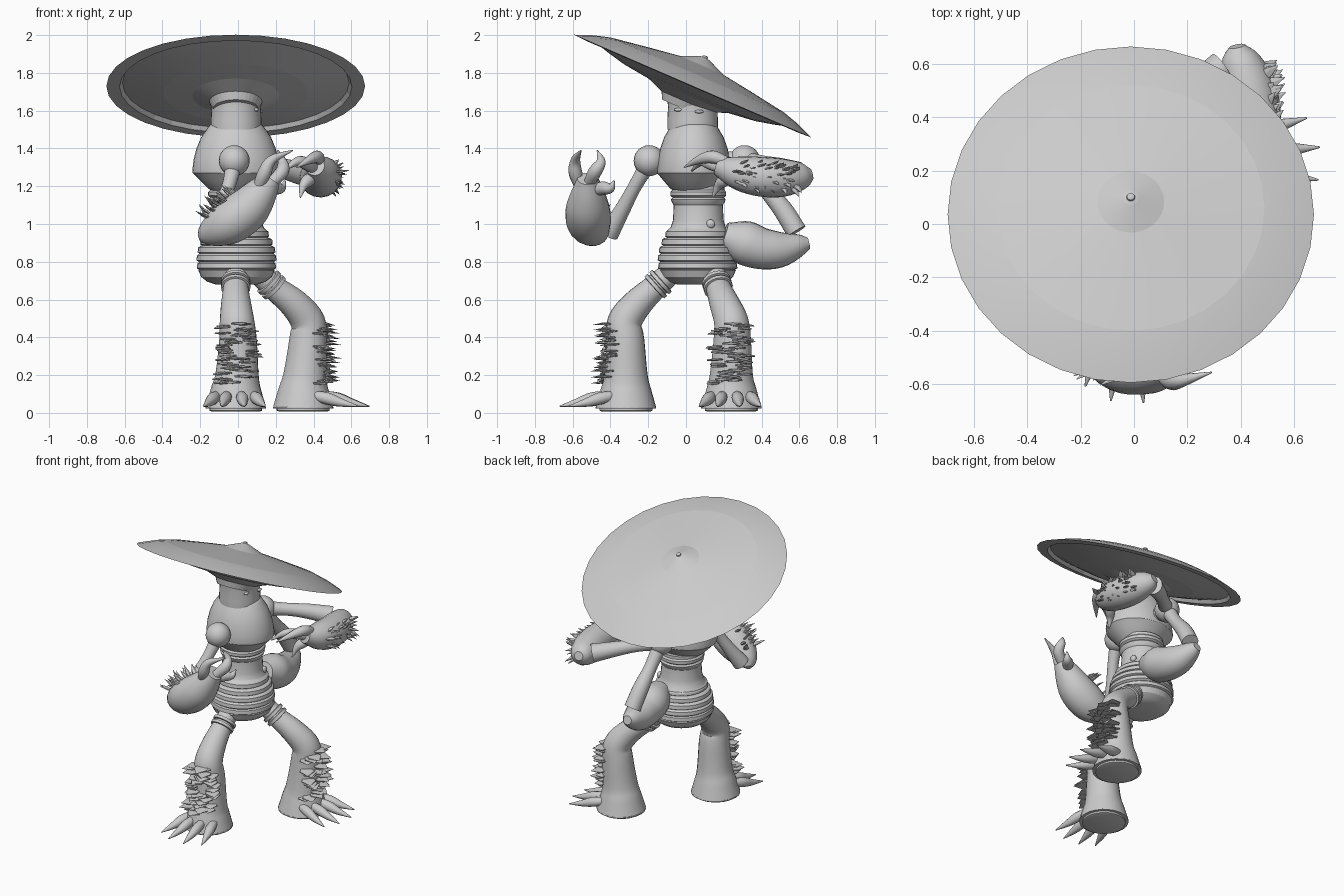
import bpy, bmesh, math, random
from mathutils import Vector, Matrix
random.seed(4)


def catmull(pts, radii, n=4):
    """Smoothly resample a path together with its radii."""
    q = [Vector((*p, r)) for p, r in zip(pts, radii)]
    q = [2 * q[0] - q[1]] + q + [2 * q[-1] - q[-2]]
    out = []
    for i in range(1, len(q) - 2):
        a, b, c, d = q[i - 1:i + 3]
        for k in range(n):
            t = k / n
            out.append(0.5 * (2 * b + (c - a) * t + (2 * a - 5 * b + 4 * c - d) * t * t
                              + (3 * b - a - 3 * c + d) * t ** 3))
    out.append(q[-2])
    return [v.to_3d() for v in out], [max(v.w, 0.002) for v in out]


def add_tube(bm, pts, radii, sides, flat=1.0, axis=None):
    """Skin rings along a path; axis fixes the ring direction for lathed parts."""
    pts = [Vector(p) for p in pts]
    u, rings = None, []
    for i, (p, r) in enumerate(zip(pts, radii)):
        t = axis or (pts[min(i + 1, len(pts) - 1)] - pts[max(i - 1, 0)]).normalized()
        if u is None:
            u = Vector((0, 0, 1)) if abs(t.z) < 0.85 else Vector((0, 1, 0))
        u = (u - t * u.dot(t)).normalized()
        v = t.cross(u)
        rings.append([bm.verts.new(p + r * (flat * math.cos(a) * u + math.sin(a) * v))
                      for a in (2 * math.pi * k / sides for k in range(sides))])
    for a, b in zip(rings, rings[1:]):
        for k in range(sides):
            m = (k + 1) % sides
            bm.faces.new((a[k], a[m], b[m], b[k]))
    bm.faces.new(rings[0][::-1])
    bm.faces.new(rings[-1])


def finish(bm, name, angle=35):
    bmesh.ops.recalc_face_normals(bm, faces=bm.faces[:])
    me = bpy.data.meshes.new(name)
    bm.to_mesh(me)
    bm.free()
    ob = bpy.data.objects.new(name, me)
    bpy.context.collection.objects.link(ob)
    bpy.ops.object.select_all(action='DESELECT')
    ob.select_set(True)
    bpy.context.view_layer.objects.active = ob
    bpy.ops.object.shade_smooth_by_angle(angle=math.radians(angle))
    return ob


def tube(name, pts, radii, sides=20):
    bm = bmesh.new()
    add_tube(bm, *catmull(pts, radii), sides)
    return finish(bm, name)


def lathe(name, profile, centre=(0, 0), sides=32, flat=1.0, angle=25):
    bm = bmesh.new()
    add_tube(bm, [(*centre, z) for r, z in profile], [r for r, z in profile],
             sides, flat, Vector((0, 0, 1)))
    return finish(bm, name, angle)


def ball(name, loc, r, scale=(1, 1, 1)):
    bm = bmesh.new()
    bmesh.ops.create_uvsphere(bm, u_segments=20, v_segments=12, radius=r,
                              matrix=Matrix.Translation(loc) @ Matrix.Diagonal((*scale, 1)))
    return finish(bm, name)


def claws(name, paths, r):
    """Fat rounded digits ending in a point."""
    bm = bmesh.new()
    for p in paths:
        add_tube(bm, *catmull(p, [r * 0.85, r, r * 0.7, 0.003]), 12)
    return finish(bm, name)


def spines(name, a, b, ra, rb, out, n, length, width, flat, spread, tilt):
    """Scatter spikes on the outward side of a limb running from a to b."""
    bm = bmesh.new()
    a, b, out = Vector(a), Vector(b), Vector(out)
    ax = (b - a).normalized()
    out = (out - ax * out.dot(ax)).normalized()
    for i in range(n):
        t = (i + random.random()) / n
        d = Matrix.Rotation(random.uniform(-spread, spread), 3, ax) @ out
        base = a.lerp(b, t) + d * (ra + (rb - ra) * t - 0.015)
        tip = base + (d + ax * tilt * random.uniform(0.3, 1)).normalized() * length * random.uniform(0.7, 1.2)
        add_tube(bm, [base, base.lerp(tip, 0.4), tip], [width * 0.7, width, 0.001], 6, flat)
    return finish(bm, name, 20)


# Wide tilted hat: shallow cone on top, lipped underside running into the neck
hat = lathe("hat", [(0.12, -0.13), (0.14, -0.09), (0.23, -0.056), (0.38, -0.038), (0.48, -0.015),
                    (0.60, 0.018), (0.615, -0.004), (0.685, 0), (0.59, 0.038), (0.50, 0.064),
                    (0.30, 0.095), (0.125, 0.12), (0.03, 0.16), (0.016, 0.164), (0.014, 0.172), (0.006, 0.175)],
            angle=6)
hat.rotation_euler = (math.radians(-23.4), 0, 0)
hat.location = (-0.012, 0.035, 1.73)

# Neck, chest, waist and ringed belly
lathe("neck", [(0.134, 1.50), (0.134, 1.55), (0.13, 1.62), (0.135, 1.67), (0.15, 1.73)], (-0.01, 0.035))
lathe("chest", [(0.12, 1.17), (0.15, 1.19), (0.195, 1.235), (0.23, 1.27), (0.232, 1.285), (0.225, 1.34),
                (0.21, 1.40), (0.185, 1.46), (0.15, 1.51), (0.138, 1.525), (0.12, 1.535)],
      (-0.01, 0.042), 32, 0.85)
lathe("waist", [(0.17, 0.95), (0.145, 0.985), (0.134, 1.02), (0.13, 1.10), (0.14, 1.115), (0.145, 1.13), (0.135, 1.14),
                (0.148, 1.15), (0.148, 1.17), (0.138, 1.18), (0.138, 1.20)], (-0.01, 0.065))
belly = [(0.11, 0.68), (0.155, 0.695), (0.187, 0.72), (0.202, 0.755)]
for k, r in enumerate((0.21, 0.212, 0.206, 0.192, 0.172)):
    z = 0.76 + k * 0.042
    belly += [(r - 0.01, z), (r, z + 0.006), (r - 0.003, z + 0.031), (r - 0.012, z + 0.038)]
lathe("belly", belly + [(0.14, 0.985)], (-0.008, 0.062))

# Eyes and navel on the side the figure faces (+x)
for name, loc, r, s in (("eye_a", (0.097, -0.04, 1.605), 0.024, (0.5, 1, 0.4)),
                        ("eye_b", (0.12, 0.07, 1.595), 0.024, (0.5, 1, 0.4)),
                        ("navel", (0.115, 0.13, 1.0), 0.024, (0.7, 1, 1))):
    ball(name, loc, r, s)

# Legs with hip cuffs, soles, claws and layered shards
for side, path, toe in (
        ("near", [(-0.01, -0.06, 0.76), (-0.012, -0.16, 0.67), (-0.01, -0.26, 0.575), (-0.005, -0.325, 0.48),
                  (0, -0.32, 0.38), (-0.005, -0.318, 0.20), (-0.01, -0.318, 0.12), (-0.012, -0.318, 0.03)], (0, -1, 0)),
        ("far", [(0.09, 0.14, 0.76), (0.19, 0.17, 0.665), (0.30, 0.205, 0.575), (0.37, 0.24, 0.48),
                 (0.37, 0.245, 0.38), (0.355, 0.24, 0.20), (0.348, 0.24, 0.12), (0.345, 0.24, 0.03)], (1, 0, 0))):
    tube(side + "_leg", path, [0.06, 0.066, 0.08, 0.092, 0.10, 0.115, 0.135, 0.16], 24)
    p, q = Vector(path[0]), Vector(path[1])
    bm = bmesh.new()
    for t in (0.75, 1.0):
        add_tube(bm, [p.lerp(q, t - 0.1), p.lerp(q, t - 0.07), p.lerp(q, t + 0.07), p.lerp(q, t + 0.1)],
                 [0.06, 0.078, 0.078, 0.06], 20)
    finish(bm, side + "_hip_cuff")
    foot = Vector(path[-1])
    lathe(side + "_sole", [(0.13, 0.008), (0.14, 0.012), (0.14, 0.024), (0.16, 0.024), (0.16, 0.032)], foot.xy, 24)
    toe, paths = Vector(toe), []
    for s in (-1, -0.4, 0.25, 0.9):
        d = Matrix.Rotation(s, 3, 'Z') @ toe
        e = Matrix.Rotation(s * 0.3, 3, 'Z') @ toe
        b = foot + d * 0.12
        paths.append([b + Vector((0, 0, h)) + e * f for f, h in ((0, 0.06), (0.07, 0.045), (0.14, 0.025), (0.235, 0.005))])
    claws(side + "_toes", paths, 0.032)
    spines(side + "_leg_shards", Vector(path[5]) - Vector((0, 0, 0.04)), path[3], 0.12, 0.09, toe,
           44, 0.085, 0.055, 0.13, 0.9, -0.1)

# Shoulders
ball("near_shoulder", (-0.02, -0.195, 1.335), 0.082)
ball("far_shoulder", (-0.02, 0.31, 1.335), 0.082)
tube("shoulder_axle", [(-0.02, -0.19, 1.335), (-0.02, 0.06, 1.335), (-0.02, 0.31, 1.335)], [0.05] * 3)

# Near arm: thin upper arm, swollen raised forearm
tube("near_upper_arm", [(-0.02, -0.2, 1.32), (-0.05, -0.27, 1.20), (-0.10, -0.34, 1.07), (-0.15, -0.41, 0.95)],
     [0.045, 0.036, 0.042, 0.055])
tube("near_forearm", [(-0.19, -0.44, 0.915), (-0.155, -0.47, 0.945), (-0.06, -0.51, 1.0), (0.04, -0.52, 1.07),
                      (0.11, -0.52, 1.15), (0.175, -0.52, 1.24)], [0.02, 0.07, 0.115, 0.118, 0.095, 0.055])
claws("near_fingers", [[(0.11, -0.56, 1.20), (0.14, -0.585, 1.27), (0.18, -0.585, 1.34), (0.29, -0.555, 1.39)],
                       [(0.18, -0.51, 1.22), (0.235, -0.48, 1.28), (0.235, -0.45, 1.33), (0.21, -0.47, 1.39)],
                       [(0.16, -0.48, 1.18), (0.19, -0.44, 1.19), (0.23, -0.40, 1.19), (0.25, -0.38, 1.23)]], 0.036)
spines("near_arm_spines", (-0.13, -0.48, 0.97), (0.05, -0.52, 1.09), 0.09, 0.11, (-0.75, 0, 0.65),
       26, 0.085, 0.016, 0.5, 0.7, -0.4)

# Raised far arm: forearm pointing to the front
tube("raised_upper_arm", [(-0.02, 0.31, 1.335), (0.1, 0.41, 1.32), (0.21, 0.50, 1.30), (0.33, 0.585, 1.27)],
     [0.05, 0.042, 0.05, 0.062])
tube("raised_forearm", [(0.385, 0.665, 1.265), (0.395, 0.62, 1.255), (0.425, 0.52, 1.245), (0.445, 0.40, 1.25),
                        (0.44, 0.28, 1.27), (0.41, 0.17, 1.305)], [0.03, 0.07, 0.10, 0.105, 0.09, 0.05])
claws("raised_fingers", [[(0.43, 0.21, 1.33), (0.42, 0.14, 1.355), (0.38, 0.07, 1.34), (0.31, -0.01, 1.30)],
                         [(0.41, 0.2, 1.29), (0.36, 0.13, 1.32), (0.31, 0.08, 1.33), (0.24, 0.03, 1.28)],
                         [(0.40, 0.24, 1.25), (0.37, 0.20, 1.23), (0.345, 0.17, 1.20), (0.33, 0.14, 1.14)]], 0.034)
spines("raised_arm_spines", (0.42, 0.58, 1.25), (0.445, 0.25, 1.27), 0.085, 0.09, (1, 0, -0.05),
       44, 0.07, 0.022, 0.35, 0.8, -0.8)

# Lowered far arm: hand tucked against the belly
tube("lowered_upper_arm", [(-0.02, 0.31, 1.335), (-0.01, 0.41, 1.20), (0.0, 0.51, 1.08), (0.015, 0.585, 0.96)],
     [0.05, 0.042, 0.052, 0.055])
tube("lowered_forearm", [(0.01, 0.65, 0.90), (0.015, 0.60, 0.888), (0.03, 0.50, 0.865), (0.045, 0.40, 0.87),
                         (0.05, 0.30, 0.905), (0.06, 0.20, 0.94)], [0.03, 0.06, 0.095, 0.11, 0.115, 0.07])
